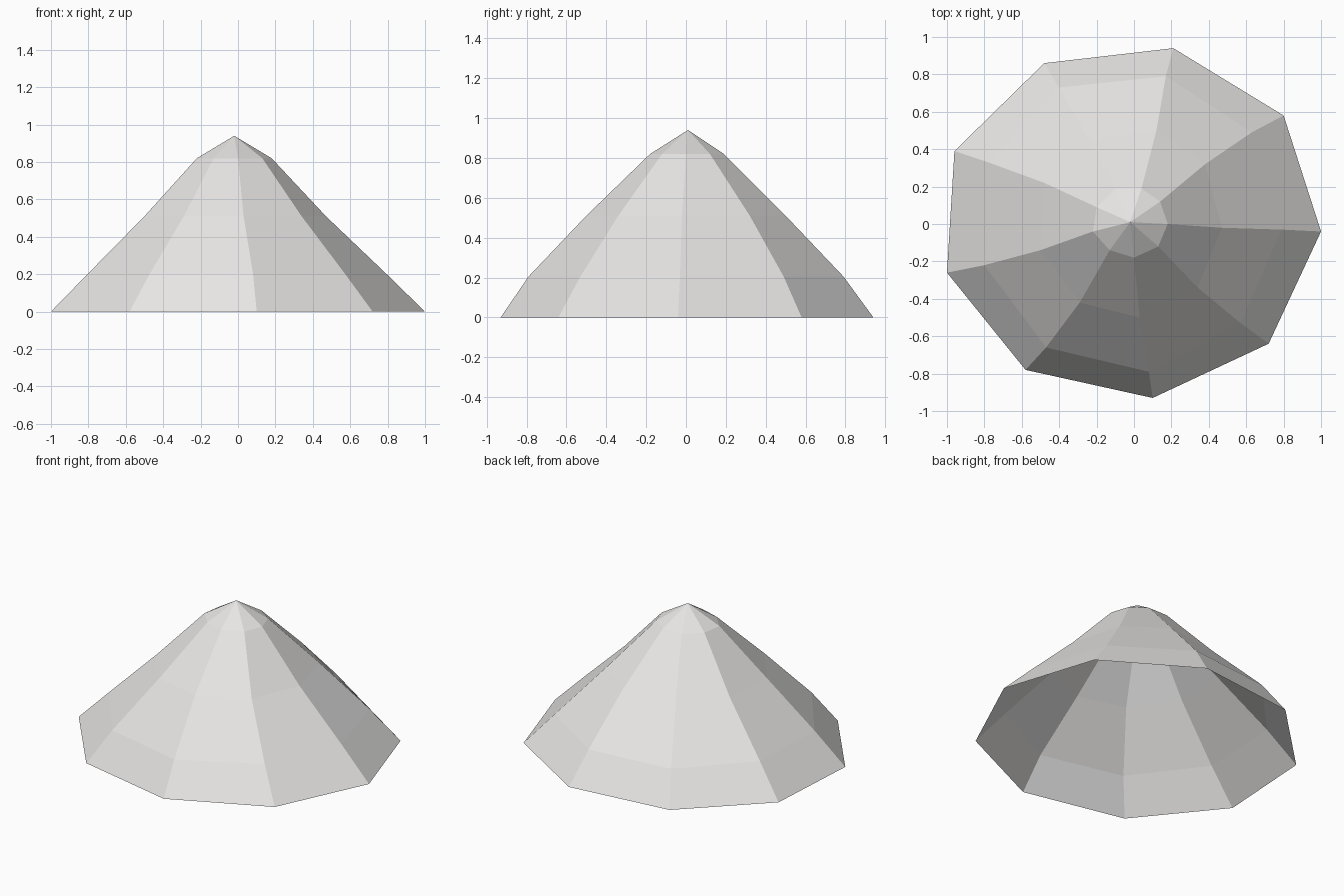
import bpy, bmesh

if "Cube" in bpy.data.objects:
    bpy.data.objects.remove(bpy.data.objects["Cube"])

# One pale grey colour
mat = bpy.data.materials.new("pale_grey")
mat.diffuse_color = (0.8, 0.79, 0.78, 1)
mat.use_nodes = True
mat.node_tree.nodes["Principled BSDF"].inputs["Base Color"].default_value = mat.diffuse_color

# Slightly irregular nine-sided cross-sections: height -> outline
rings = [
    (0.00, [(1, -.04), (.80, .58), (.21, .94), (-.48, .86), (-.96, .39),
            (-1, -.26), (-.58, -.78), (.10, -.93), (.72, -.64)]),
    (0.205, [(.79, -.03), (.63, .49), (.17, .79), (-.40, .73), (-.78, .33),
             (-.80, -.22), (-.47, -.66), (.08, -.79), (.57, -.53)]),
    (0.51, [(.47, -.02), (.38, .32), (.12, .50), (-.24, .45), (-.48, .22),
            (-.50, -.14), (-.29, -.42), (.03, -.50), (.34, -.34)]),
    (0.82, [(.18, 0), (.14, .12), (.04, .19), (-.10, .19), (-.20, .09),
            (-.22, -.04), (-.13, -.14), (0, -.18), (.13, -.12)]),
]

# Open-bottomed cone shell: bridge the rings and close at the tip
bm = bmesh.new()
loops = [[bm.verts.new((x, y, z)) for x, y in pts] for z, pts in rings]
n = len(loops[0])
for a, b in zip(loops, loops[1:]):
    for i in range(n):
        j = (i + 1) % n
        bm.faces.new((a[i], a[j], b[j], b[i]))
tip = bm.verts.new((-.02, .01, .94))
for i in range(n):
    bm.faces.new((loops[-1][i], loops[-1][(i + 1) % n], tip))

mesh = bpy.data.meshes.new("cone_shell")
bm.to_mesh(mesh)
bm.free()
mesh.materials.append(mat)
obj = bpy.data.objects.new("cone_shell", mesh)
bpy.context.collection.objects.link(obj)
